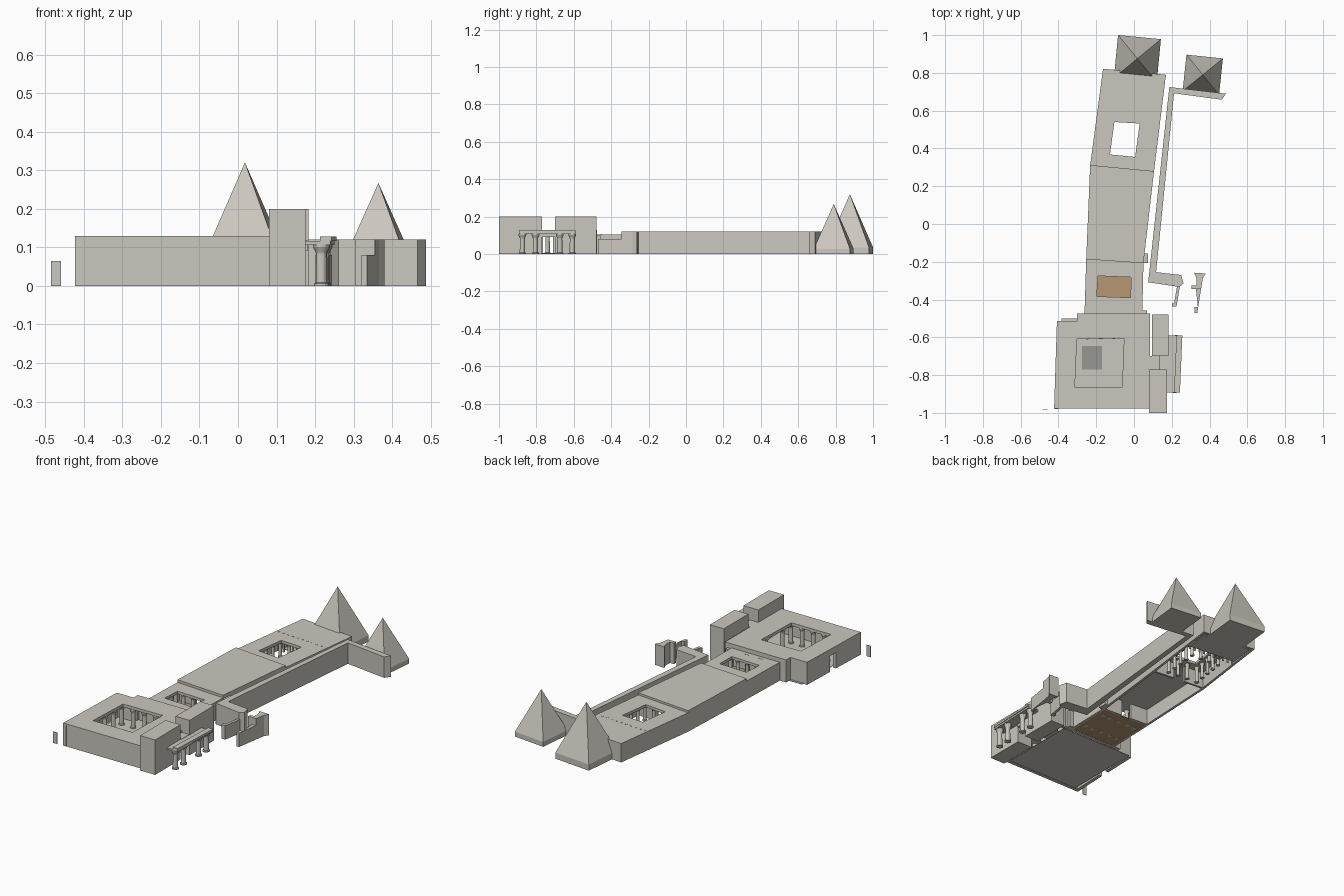
import bpy, math
from mathutils import Vector

if "Cube" in bpy.data.objects:
    bpy.data.objects.remove(bpy.data.objects["Cube"])


def material(name, rgb):
    m = bpy.data.materials.new(name)
    m.diffuse_color = (*rgb, 1)
    m.use_nodes = True
    m.node_tree.nodes["Principled BSDF"].inputs["Base Color"].default_value = m.diffuse_color
    return m


STONE = material("pale stone", (0.60, 0.575, 0.52))
BROWN = material("brown earth", (0.47, 0.31, 0.17))
GREY = material("grey paving", (0.31, 0.31, 0.295))


def mesh(name, verts, faces, mat=STONE):
    me = bpy.data.meshes.new(name)
    me.from_pydata([tuple(v) for v in verts], [], faces)
    me.materials.append(mat)
    ob = bpy.data.objects.new(name, me)
    bpy.context.collection.objects.link(ob)
    return ob


def prism(name, pts, z0, z1, mat=STONE):
    """Counter-clockwise outline extruded upwards."""
    n = len(pts)
    verts = [(x, y, z) for z in (z0, z1) for x, y in pts]
    faces = [tuple(reversed(range(n))), tuple(range(n, 2 * n))]
    faces += [(i, (i + 1) % n, n + (i + 1) % n, n + i) for i in range(n)]
    return mesh(name, verts, faces, mat)


def box(name, x0, x1, y0, y1, z0, z1, mat=STONE):
    return prism(name, [(x0, y0), (x1, y0), (x1, y1), (x0, y1)], z0, z1, mat)


def wall(name, a, b, t, z0, z1):
    """Straight wall whose right-hand face runs from a to b."""
    a, b = Vector(a), Vector(b)
    d = (b - a).normalized()
    o = Vector((-d.y, d.x)) * t
    return prism(name, [a, b, b + o, a + o], z0, z1)


def holed_slab(name, outer, inner, z0, z1):
    """Flat slab with an opening; outer and inner have equal point counts."""
    n = len(outer)
    verts = [(x, y, z) for z in (z0, z1) for ring in (outer, inner) for x, y in ring]
    faces = []
    for i in range(n):
        j = (i + 1) % n
        faces += [(i, n + i, n + j, j), (2 * n + i, 2 * n + j, 3 * n + j, 3 * n + i),
                  (i, j, 2 * n + j, 2 * n + i), (n + j, n + i, 3 * n + i, 3 * n + j)]
    return mesh(name, verts, faces)


def column(name, x, y, h, r, sides=12):
    """Round base, straight shaft and flared capital."""
    prof = [(1.35, 0), (1.35, .06), (1, .08), (.95, .78), (1.05, .82), (1.5, .94), (1.5, 1)]
    verts = [(x + k * r * math.cos(2 * math.pi * i / sides),
              y + k * r * math.sin(2 * math.pi * i / sides), h * z)
             for k, z in prof for i in range(sides)]
    faces = [tuple(reversed(range(sides))),
             tuple(range((len(prof) - 1) * sides, len(prof) * sides))]
    for k in range(len(prof) - 1):
        for i in range(sides):
            j = (i + 1) % sides
            faces.append((k * sides + i, k * sides + j, (k + 1) * sides + j, (k + 1) * sides + i))
    return mesh(name, verts, faces)


def pyramid(name, cx, cy, half, turn, plinth, top):
    base = [Vector((cx, cy)) + Vector((half * math.sqrt(2) * math.cos(a), half * math.sqrt(2) * math.sin(a)))
            for a in (turn + math.pi / 4 + k * math.pi / 2 for k in range(4))]
    verts = [(p.x, p.y, z) for z in (0, plinth) for p in base] + [(cx, cy, top)]
    faces = [(3, 2, 1, 0)]
    for i in range(4):
        j = (i + 1) % 4
        faces += [(i, j, 4 + j, 4 + i), (4 + i, 4 + j, 8)]
    return mesh(name, verts, faces)


def mix(a, b, t):
    return Vector(a).lerp(Vector(b), t)


# Pyramids
pyramid("large_pyramid", .018, .876, .114, math.radians(-5.5), .035, .32)
pyramid("small_pyramid", .364, .790, .097, math.radians(-6), .028, .267)

# Front courtyard: roof with opening, walls, floor
court = [(-.423, -.978), (.085, -.978), (.085, -.475), (-.302, -.475), (-.302, -.513), (-.408, -.513)]
hole = [(-.313, -.865), (-.063, -.865), (-.053, -.605), (-.20, -.607), (-.28, -.608), (-.302, -.610)]
holed_slab("court_roof", court, hole, .112, .129)
wall("court_front_wall", court[0], court[1], .02, 0, .12)
wall("court_back_wall", court[2], court[3], .02, 0, .12)
wall("court_notch_wall", court[3], court[4], .02, 0, .12)
wall("court_corner_wall", court[4], court[5], .02, 0, .12)
wall("court_left_wall_back", court[5], (-.414, -.71), .02, 0, .12)
wall("court_left_wall_front", (-.414, -.765), court[0], .02, 0, .12)
wall("court_door_lintel", (-.414, -.71), (-.414, -.765), .02, .09, .12)
box("court_floor", -.385, .075, -.955, -.50, 0, .003)
box("court_pavement", -.275, -.17, -.77, -.645, .001, .005, GREY)
box("side_stele", -.485, -.459, -.981, -.979, 0, .065)
for i in range(4):
    for t in (0, .25, .5, .75):
        corners = [(-.33, -.885), (-.045, -.885), (-.035, -.59), (-.32, -.595)]
        p = mix(corners[i], corners[(i + 1) % 4], t)
        if not (i == 1 and t == .5):
            column("court_column", p.x, p.y, .113, .012)

# Entrance towers and gate
box("front_tower", .08, .175, -1.0, -.77, 0, .20)
box("back_tower", .095, .183, -.70, -.478, 0, .20)
box("gate_lintel_inner", .085, .135, -.77, -.70, .09, .129)
box("gate_lintel_outer", .135, .18, -.77, -.70, .09, .118)

# Entrance colonnade
prism("colonnade_roof", [(.172, -.893), (.240, -.893), (.250, -.59), (.180, -.59)], .106, .116)
prism("colonnade_beam", [(.212, -.893), (.243, -.893), (.256, -.59), (.225, -.59)], .116, .128)
for y in (-.875, -.805, -.675, -.608):
    column("colonnade_column", .22 + (y + .74) * .03, y, .107, .014)

# Temple body: three roofed sections
L = [(-.262, -.475), (-.253, -.187), (-.232, .312), (-.164, .822)]
R = [(.044, -.475), (.050, -.207), (.106, .280), (.169, .790)]
holed_slab("first_hall_roof", [L[0], R[0], R[1], L[1]],
           [(-.197, -.383), (-.018, -.390), (-.016, -.282), (-.190, -.275)], .09, .105)
prism("middle_hall_roof", [L[1], R[1], R[2], L[2]], .09, .120)
holed_slab("rear_hall_roof", [L[2], R[2], R[3], L[3]],
           [(-.127, .368), (.006, .355), (.030, .532), (-.104, .540)], .092, .108)
for i in range(3):
    wall("temple_left_wall", L[i + 1], L[i], .014, 0, .10)
    wall("temple_right_wall", R[i], R[i + 1], .014, 0, .10)
wall("temple_end_wall", R[3], L[3], .014, 0, .10)
prism("first_hall_floor", [L[0], R[0], R[1], L[1]], .001, .005, BROWN)
prism("sanctuary_floor", [(-.165, .645), (.125, .62), (.148, .77), (-.148, .80)], .001, .005)

# Partition walls with doorways
for k, h in ((1, .10), (2, .10)):
    wall("partition_left", L[k], mix(L[k], R[k], .4), .012, 0, h)
    wall("partition_right", mix(L[k], R[k], .6), R[k], .012, 0, h)

# Columns around the two hall openings
for x in (-.215, -.165, -.105, -.045, .002):
    for y in (-.405, -.258):
        column("first_hall_column", x, y, .092, .010)
for t in (0, .25, .5, .75, 1):
    for s in (0, .34, .67, 1):
        if s in (0, 1) or t in (0, 1):
            p = mix(mix((-.155, .345), (.03, .33), s), mix((-.125, .56), (.05, .55), s), t)
            column("rear_hall_column", p.x, p.y, .094, .009)

# Small pillars that just break through the roofs
for i in range(10):
    p = mix((-.175, .620), (.108, .602), i / 9)
    box("sanctuary_pillar", p.x - .005, p.x + .005, p.y - .003, p.y + .003, 0, .1095)
for x in (-.155, -.07):
    box("doorway_pillar", x - .012, x + .012, -.457, -.452, 0, .1065)
box("side_buttress", .05, .075, -.207, -.155, 0, .10)
box("side_buttress_front", .044, .07, -.477, -.457, 0, .10)

# Enclosure wall beside the temple
prism("enclosure_side", [(.075, -.31), (.117, -.255), (.212, .692), (.187, .725)], 0, .12)
prism("enclosure_back", [(.212, .692), (.465, .658), (.487, .690), (.187, .725)], 0, .12)
prism("enclosure_front", [(.072, -.308), (.24, -.333), (.262, -.315), (.25, -.27), (.117, -.255)], 0, .12)
prism("enclosure_stub", [(.20, -.437), (.225, -.437), (.243, -.33), (.228, -.33), (.212, -.42), (.20, -.42)], 0, .08)

# Detached gate fragment
prism("gate_fragment_tall", [(.305, -.345), (.355, -.345), (.365, -.285), (.38, -.262),
                             (.318, -.258), (.33, -.285), (.33, -.325), (.305, -.325)], 0, .12)
prism("gate_fragment_low", [(.32, -.47), (.335, -.47), (.355, -.345), (.328, -.345), (.338, -.44), (.32, -.44)], 0, .08)
